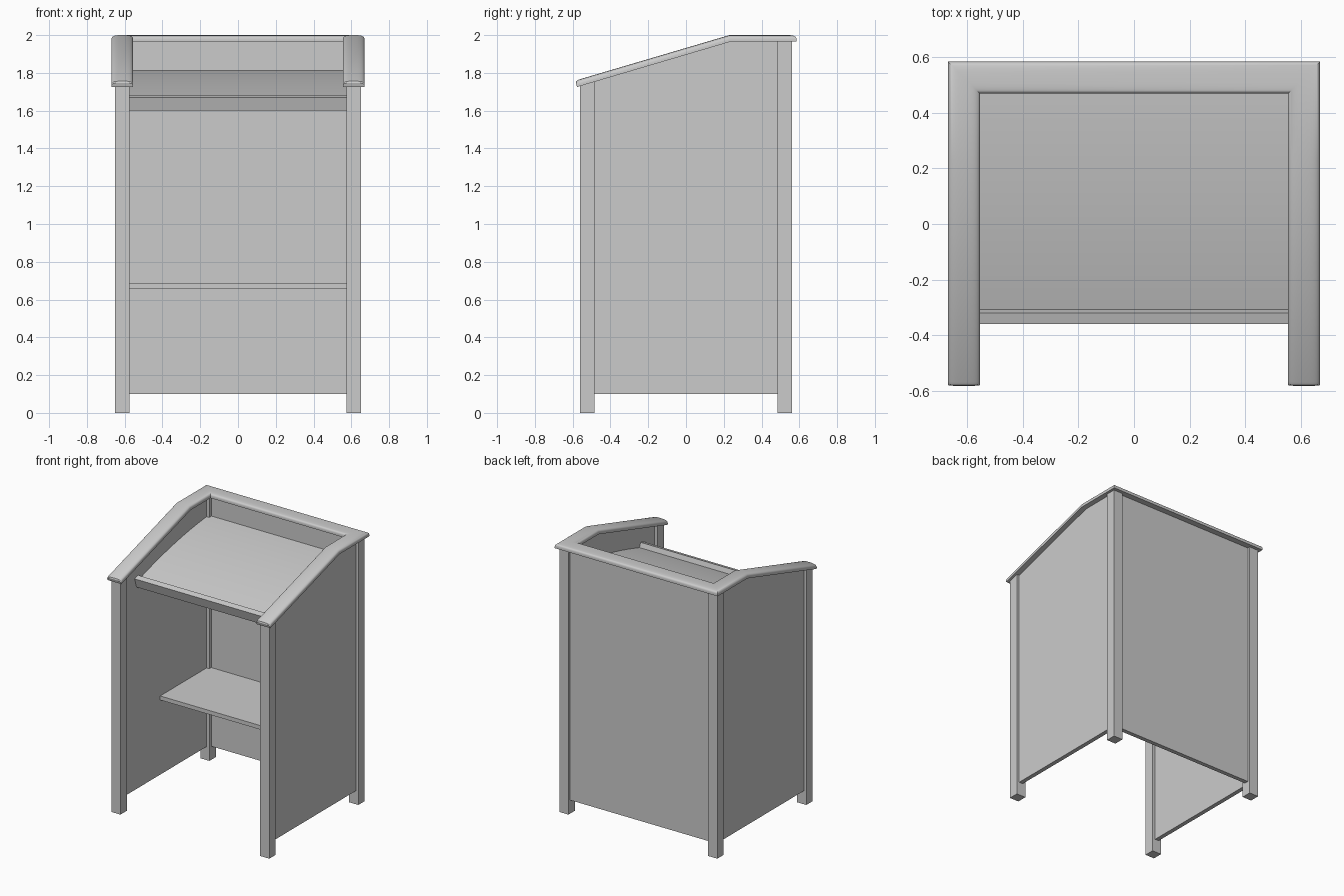
import bpy, bmesh, math
from mathutils import Vector

cube = bpy.data.objects.get("Cube")
if cube:
    bpy.data.objects.remove(cube, do_unlink=True)

grey = bpy.data.materials.new("plain_grey")
grey.use_nodes = True
COLOUR = (0.6, 0.6, 0.6, 1)
grey.diffuse_color = COLOUR
grey.node_tree.nodes["Principled BSDF"].inputs["Base Color"].default_value = COLOUR


def loft(name, rings, smooth=False):
    """Skin a list of closed rings and cap both ends."""
    bm = bmesh.new()
    loops = [[bm.verts.new(p) for p in ring] for ring in rings]
    n = len(loops[0])
    for a, b in zip(loops, loops[1:]):
        for i in range(n):
            j = (i + 1) % n
            bm.faces.new((a[i], a[j], b[j], b[i]))
    bm.faces.new(loops[0])
    bm.faces.new(loops[-1])
    bmesh.ops.recalc_face_normals(bm, faces=bm.faces)
    mesh = bpy.data.meshes.new(name)
    bm.to_mesh(mesh)
    bm.free()
    mesh.materials.append(grey)
    obj = bpy.data.objects.new(name, mesh)
    bpy.context.collection.objects.link(obj)
    if smooth:
        bpy.ops.object.select_all(action='DESELECT')
        obj.select_set(True)
        bpy.context.view_layer.objects.active = obj
        bpy.ops.object.shade_smooth_by_angle(angle=math.radians(30))
    return obj


def prism(name, profile, x0, x1, smooth=False):
    """Extrude a (y, z) profile along x."""
    return loft(name, [[(x, y, z) for y, z in profile] for x in (x0, x1)], smooth)


def box_profile(y0, y1, z0, z1):
    return [(y0, z0), (y1, z0), (y1, z1), (y0, z1)]


# Underside of the hand rail: sloped at the front, level at the back
BEND_Y, TOP_Z, SLOPE = 0.235, 1.965, 0.295


def under_rail(y):
    return TOP_Z - SLOPE * max(0, BEND_Y - y)


# Posts and side panels
OUT, INN = 0.56, 0.485
for side, s in (("left", 1), ("right", -1)):
    prism("front_post_" + side,
          [(-OUT, 0), (-INN, 0), (-INN, under_rail(-INN)), (-OUT, under_rail(-OUT))],
          s * 0.575, s * 0.65)
    prism("back_post_" + side, box_profile(INN, OUT, 0, TOP_Z), s * 0.575, s * 0.65)
    prism("side_panel_" + side,
          [(-INN, 0.1), (INN, 0.1), (INN, TOP_Z), (BEND_Y, TOP_Z), (-INN, under_rail(-INN))],
          s * 0.598, s * 0.63)

# Back panel and inner shelf
prism("back_panel", box_profile(0.508, 0.54, 0.1, TOP_Z), -0.575, 0.575)
prism("shelf", box_profile(-0.06, 0.508, 0.655, 0.685), -0.598, 0.598)

# Reading desk: gently arched, steeper towards the front
Y0, Y1, STEPS = -0.33, 0.508, 16
top = []
for i in range(STEPS + 1):
    t = i / STEPS
    top.append((Y0 + (Y1 - Y0) * t, 1.64 + (Y1 - Y0) * (0.32 * t - 0.115 * t * t)))
bottom = [(y, z - 0.03) for y, z in reversed(top)]
prism("reading_desk", top + bottom, -0.598, 0.598, True)

# Lip along the lower edge of the desk, square to its slope
prism("desk_lip", [(-0.36, 1.67), (-0.32, 1.682), (-0.298, 1.612), (-0.338, 1.60)],
      -0.598, 0.598)

# Hand rail: crowned section swept around three sides with mitred corners
HALF, EDGE, CROWN, N = 0.0575, 0.01, 0.025, 16
section = [(HALF, 0)]
for i in range(N + 1):
    a = math.pi * i / N
    c, s = math.cos(a), max(0, math.sin(a))
    section.append((HALF * math.copysign(abs(c) ** 0.65, c), EDGE + CROWN * s ** 0.65))
section.append((-HALF, 0))


def rail_ring(centre, across, up, height=1.0):
    return [Vector(centre) + Vector(across) * u + Vector(up) * (h * height)
            for u, h in section]


tilt = math.atan(SLOPE)
square_up = (0, -math.sin(tilt), math.cos(tilt))
bend_up = (0, -math.tan(tilt / 2), 1)


def half_rail(s):
    def at(y):
        return (s * 0.6125, y, under_rail(y))
    out = (s, 0, 0)
    return [rail_ring(at(-0.577), out, square_up, 0.65),
            rail_ring(at(-0.572), out, square_up, 0.88),
            rail_ring(at(-0.56), out, square_up),
            rail_ring(at(BEND_Y), out, bend_up),
            rail_ring((s * 0.6125, 0.5275, TOP_Z), (s, 1, 0), (0, 0, 1))]


loft("hand_rail", half_rail(1) + half_rail(-1)[::-1], True)
